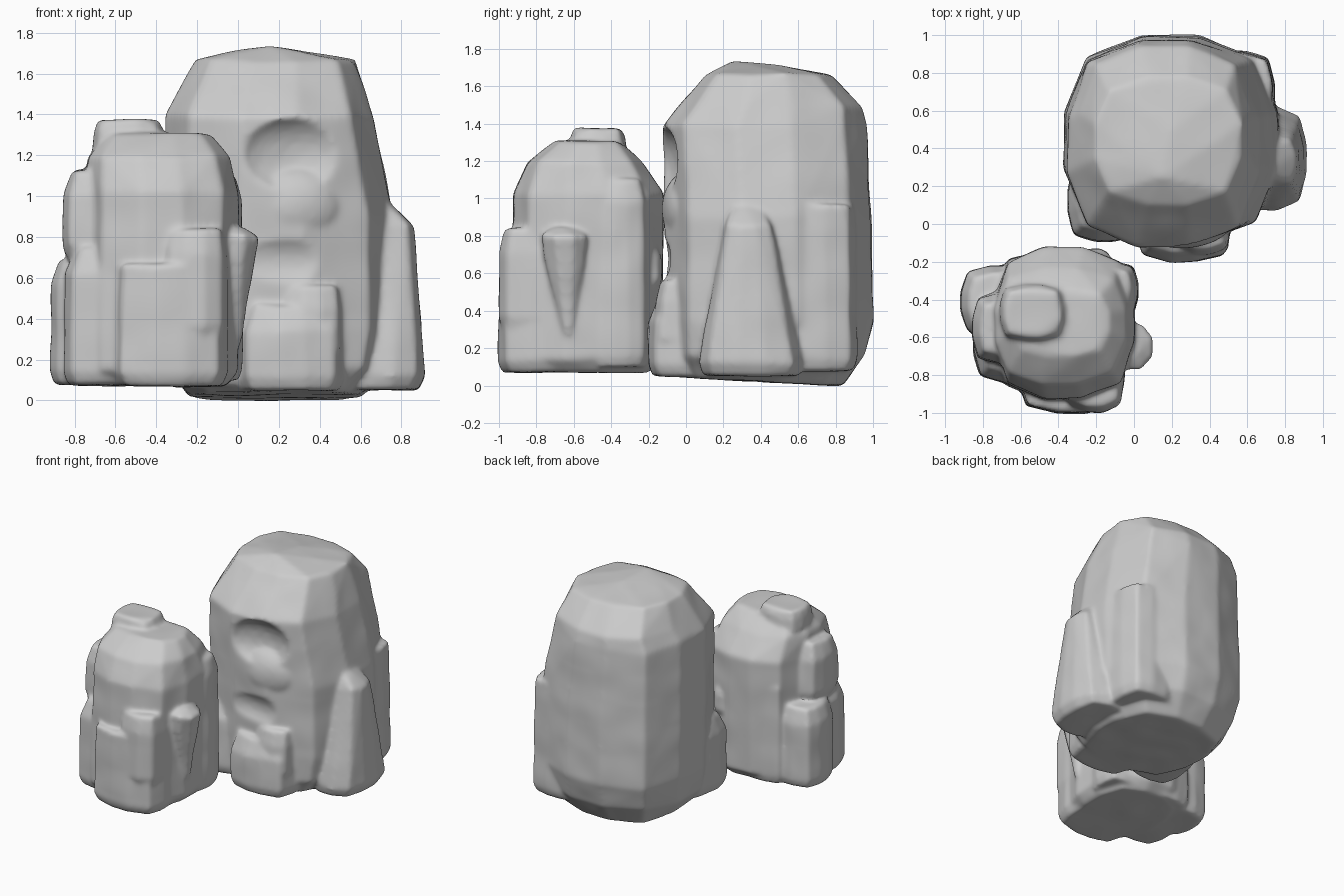
import bpy, bmesh, math, random
from mathutils import Vector, noise

if "Cube" in bpy.data.objects:
    bpy.data.objects.remove(bpy.data.objects["Cube"])

random.seed(4)


def make_object(name, bm):
    mesh = bpy.data.meshes.new(name)
    bm.to_mesh(mesh)
    bm.free()
    ob = bpy.data.objects.new(name, mesh)
    bpy.context.collection.objects.link(ob)
    return ob


def outline(sides, power, turn=.5):
    """Rounded-square outline with the given number of sides, in 0..1."""
    pts = []
    for i in range(sides):
        a = 2 * math.pi * (i + turn) / sides
        c, s = math.cos(a), math.sin(a)
        k = (abs(c) ** power + abs(s) ** power) ** (-1 / power)
        pts.append((c * k, s * k))
    mx = max(abs(p[0]) for p in pts)
    my = max(abs(p[1]) for p in pts)
    return [(.5 + .5 * x / mx, .5 + .5 * y / my) for x, y in pts]


def chunk(name, rings, plan, extra=(), tilt=0, rough=.02):
    """Convex stone: plan outline fitted in (z, x0, x1, y0, y1) rings."""
    bm = bmesh.new()
    for i, (z, x0, x1, y0, y1) in enumerate(rings):
        for u, v in plan:
            u += (.5 - u) * random.uniform(0, rough)
            v += (.5 - v) * random.uniform(0, rough)
            bm.verts.new((x0 + (x1 - x0) * u, y0 + (y1 - y0) * v,
                          z + (tilt * v if i == 0 else random.uniform(-rough, rough) / 2)))
    for p in extra:
        bm.verts.new(p)
    bmesh.ops.convex_hull(bm, input=bm.verts)
    loose = [v for v in bm.verts if not v.link_faces]
    bmesh.ops.delete(bm, geom=loose, context='VERTS')
    bmesh.ops.recalc_face_normals(bm, faces=bm.faces)
    return make_object(name, bm)


def lump(name, x0, x1, y0, y1, z0, z1, top=.75):
    """Small blocky stone in a box, chamfered below and above."""
    cx, cy, hx, hy = (x0 + x1) / 2, (y0 + y1) / 2, (x1 - x0) / 2, (y1 - y0) / 2
    d = min(.12, .3 * (z1 - z0))
    rings = [(z, cx - hx * s, cx + hx * s, cy - hy * s, cy + hy * s)
             for z, s in ((z0, .9), (z0 + d / 2, 1), (z1 - d, .97), (z1, top))]
    return chunk(name, rings, outline(12, 4))


def blob(name, centre, radii):
    bm = bmesh.new()
    bmesh.ops.create_icosphere(bm, subdivisions=3, radius=1)
    for v in bm.verts:
        v.co = Vector([c + r * a for c, r, a in zip(centre, radii, v.co)])
    return make_object(name, bm)


def weld(body, lumps, hollows):
    """Carve hollows, fuse lumps, then soften the edges like a worn stone."""
    for op, tools in (('DIFFERENCE', hollows), ('UNION', lumps)):
        for t in tools:
            m = body.modifiers.new(t.name, 'BOOLEAN')
            m.operation, m.object, m.solver = op, t, 'EXACT'
    m = body.modifiers.new('remesh', 'REMESH')
    m.mode, m.voxel_size = 'VOXEL', .015
    m = body.modifiers.new('soften', 'SMOOTH')
    m.factor, m.iterations = .5, 9
    bpy.context.view_layer.update()
    dg = bpy.context.evaluated_depsgraph_get()
    mesh = bpy.data.meshes.new_from_object(body.evaluated_get(dg))
    body.modifiers.clear()
    body.data = mesh
    for t in lumps + hollows:
        bpy.data.objects.remove(t)
    # gentle surface unevenness
    normals = [v.normal.copy() for v in mesh.vertices]
    for v, n in zip(mesh.vertices, normals):
        v.co += n * (.004 + .007 * noise.noise(v.co * 5))
    bpy.ops.object.select_all(action='DESELECT')
    body.select_set(True)
    bpy.context.view_layer.objects.active = body
    bpy.ops.object.shade_smooth_by_angle(angle=math.radians(35))


# Tall boulder: faceted body, overhanging brow, leaning side buttress
tall = chunk("tall_boulder", [
    (.05, -.24, .6, -.04, .84), (.16, -.34, .73, -.09, .95),
    (.35, -.37, .76, -.1, 1), (.9, -.37, .76, -.1, .985),
    (1.39, -.35, .66, -.13, .965), (1.49, -.3, .63, -.04, .95),
    (1.66, -.21, .57, .1, .78)], outline(12, 2.9),
    [(.15, .25, 1.735), (.2, .5, 1.71)], tilt=-.05)
buttress = chunk("side_buttress", [
    (.055, .5, .88, .09, .6), (.12, .5, .915, .07, .62),
    (.85, .5, .86, .2, .47), (.96, .5, .75, .24, .42)], outline(12, 3.5))
weld(tall, [
    buttress,
    lump("front_foot", .0, .52, -.205, .3, .05, .46, .8),
    lump("front_foot_step", .2, .52, -.17, .3, .2, .55, .85),
    lump("left_foot", -.35, .05, -.09, .35, .07, .62),
    lump("rear_shelf", .3, .745, .45, .915, .08, .96, .93),
    blob("face_bulge", (.27, .02, .95), (.25, .145, .2)),
], [
    blob("brow_hollow", (.32, -.2, 1.2), (.34, .18, .22)),
    blob("waist_hollow", (.25, -.2, .68), (.4, .13, .16)),
])

# Short boulder: domed block ringed by slabs and knobs
short = chunk("short_boulder", [
    (.075, -.66, -.06, -.88, -.2), (.15, -.745, 0, -.94, -.13),
    (1.02, -.745, 0, -.92, -.12), (1.19, -.735, -.04, -.85, -.23),
    (1.3, -.64, -.13, -.7, -.34)], outline(12, 3))
knob = chunk("right_knob", [
    (.28, -.1, .01, -.66, -.6), (.7, -.1, .07, -.76, -.54),
    (.8, -.1, .1, -.77, -.53), (.84, -.1, .03, -.72, -.56)], outline(8, 3))
weld(short, [
    knob,
    lump("cap_stone", -.71, -.36, -.62, -.32, 1.2, 1.365, .85),
    lump("front_slab_low", -.62, -.05, -1.005, -.5, .075, .655, .95),
    lump("front_slab_high", -.37, -.05, -1.0, -.5, .3, .83, .88),
    lump("left_shoulder", -.855, -.5, -.74, -.36, .7, 1.12),
    lump("left_foot_stone", -.915, -.5, -.6, -.22, .08, .69, .8),
    lump("left_rib", -.85, -.4, -.84, -.4, .08, .74),
    lump("rear_knob", -.28, -.12, -.4, -.13, .54, .75),
    lump("rear_right_rib", -.3, .02, -.5, -.2, .1, 1.1),
    lump("rear_left_rib", -.7, -.3, -.5, -.16, .08, .95),
], [])
